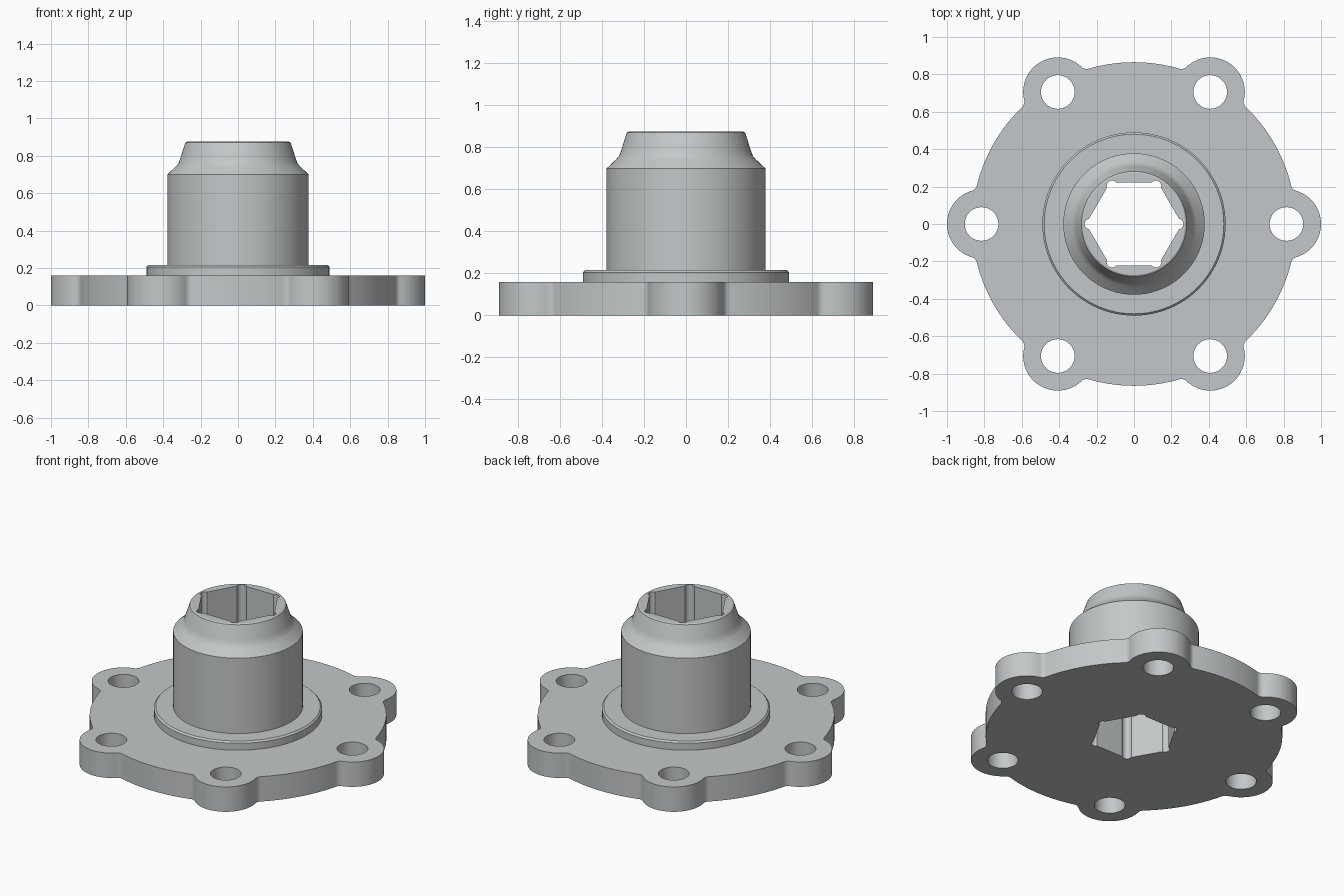
import bpy, bmesh, math
from math import cos, sin, pi, radians

if "Cube" in bpy.data.objects:
    bpy.data.objects.remove(bpy.data.objects["Cube"])

steel = bpy.data.materials.new("steel_grey")
steel.diffuse_color = (0.55, 0.575, 0.585, 1)
steel.use_nodes = True
steel.node_tree.nodes["Principled BSDF"].inputs["Base Color"].default_value = steel.diffuse_color


def make_object(name, bm):
    bmesh.ops.recalc_face_normals(bm, faces=bm.faces[:])
    mesh = bpy.data.meshes.new(name)
    bm.to_mesh(mesh)
    bm.free()
    mesh.materials.append(steel)
    obj = bpy.data.objects.new(name, mesh)
    bpy.context.collection.objects.link(obj)
    return obj


def prism(name, outline, z0, z1):
    bm = bmesh.new()
    low = [bm.verts.new((x, y, z0)) for x, y in outline]
    high = [bm.verts.new((x, y, z1)) for x, y in outline]
    bm.faces.new(low[::-1])
    bm.faces.new(high)
    n = len(low)
    for i in range(n):
        j = (i + 1) % n
        bm.faces.new((low[i], low[j], high[j], high[i]))
    return make_object(name, bm)


def lathe(name, profile, n=96):
    bm = bmesh.new()
    rings = [[bm.verts.new((r * cos(2 * pi * k / n), r * sin(2 * pi * k / n), z))
              for k in range(n)] for r, z in profile]
    bm.faces.new(rings[0][::-1])
    bm.faces.new(rings[-1])
    for a, b in zip(rings, rings[1:]):
        for k in range(n):
            j = (k + 1) % n
            bm.faces.new((a[k], a[j], b[j], b[k]))
    return make_object(name, bm)


def arc(cx, cy, r, a0, a1, n):
    return [(cx + r * cos(a0 + (a1 - a0) * i / n),
             cy + r * sin(a0 + (a1 - a0) * i / n)) for i in range(n + 1)]


def rotate(points, a):
    return [(x * cos(a) - y * sin(a), x * sin(a) + y * cos(a)) for x, y in points]


def combine(target, tool, operation):
    mod = target.modifiers.new("combine", 'BOOLEAN')
    mod.operation, mod.object, mod.solver = operation, tool, 'EXACT'
    bpy.ops.object.select_all(action='DESELECT')
    bpy.context.view_layer.objects.active = target
    target.select_set(True)
    bpy.ops.object.modifier_apply(modifier=mod.name)
    bpy.data.objects.remove(tool)


# Flange outline: round body, six bolt lobes, small fillets between them
BODY, LOBE, BOLT, FIL = 0.865, 0.185, 0.815, 0.04
a, b = BODY + FIL, LOBE + FIL
A = math.acos((a * a + BOLT * BOLT - b * b) / (2 * a * BOLT))
fx, fy = a * cos(A), a * sin(A)
B = math.atan2(fy, fx - BOLT)
sector = arc(BOLT, 0, LOBE, -B, B, 28)
sector += arc(fx, fy, FIL, B + pi, A + pi, 8)[1:]
sector += arc(0, 0, BODY, A, pi / 3 - A, 16)[1:]
sector += rotate(arc(fx, -fy, FIL, -A - pi, -B - pi, 8), pi / 3)[1:-1]
outline = [p for i in range(6) for p in rotate(sector, i * pi / 3)]
body = prism("flanged_hub", outline, 0, 0.16)

# Collar, sleeve and tapered nose
hub = lathe("hub", [(0.49, 0.08), (0.49, 0.205), (0.48, 0.215), (0.378, 0.215),
                    (0.378, 0.70), (0.332, 0.743), (0.318, 0.76), (0.309, 0.785),
                    (0.285, 0.86), (0.281, 0.87), (0.273, 0.875)])
combine(body, hub, 'UNION')

# Bolt holes
for i in range(6):
    hole = rotate(arc(BOLT, 0, 0.09, 0, 2 * pi, 40)[:-1], i * pi / 3)
    combine(body, prism("bolt_hole", hole, -0.1, 0.4), 'DIFFERENCE')

# Hexagonal bore with rounded corner reliefs
APOTHEM, RC, RR = 0.222, 0.236, 0.028
poke = math.acos((APOTHEM - RC * cos(pi / 6)) / RR)
corner = arc(RC, 0, RR, -pi / 6 - poke, pi / 6 + poke, 14)
bore = [p for i in range(6) for p in rotate(corner, i * pi / 3)]
combine(body, prism("hex_bore", bore, -0.1, 1.0), 'DIFFERENCE')

# Smooth rounded walls, sharp rims
bpy.ops.object.select_all(action='DESELECT')
body.select_set(True)
bpy.context.view_layer.objects.active = body
bpy.ops.object.shade_smooth_by_angle(angle=radians(25))
